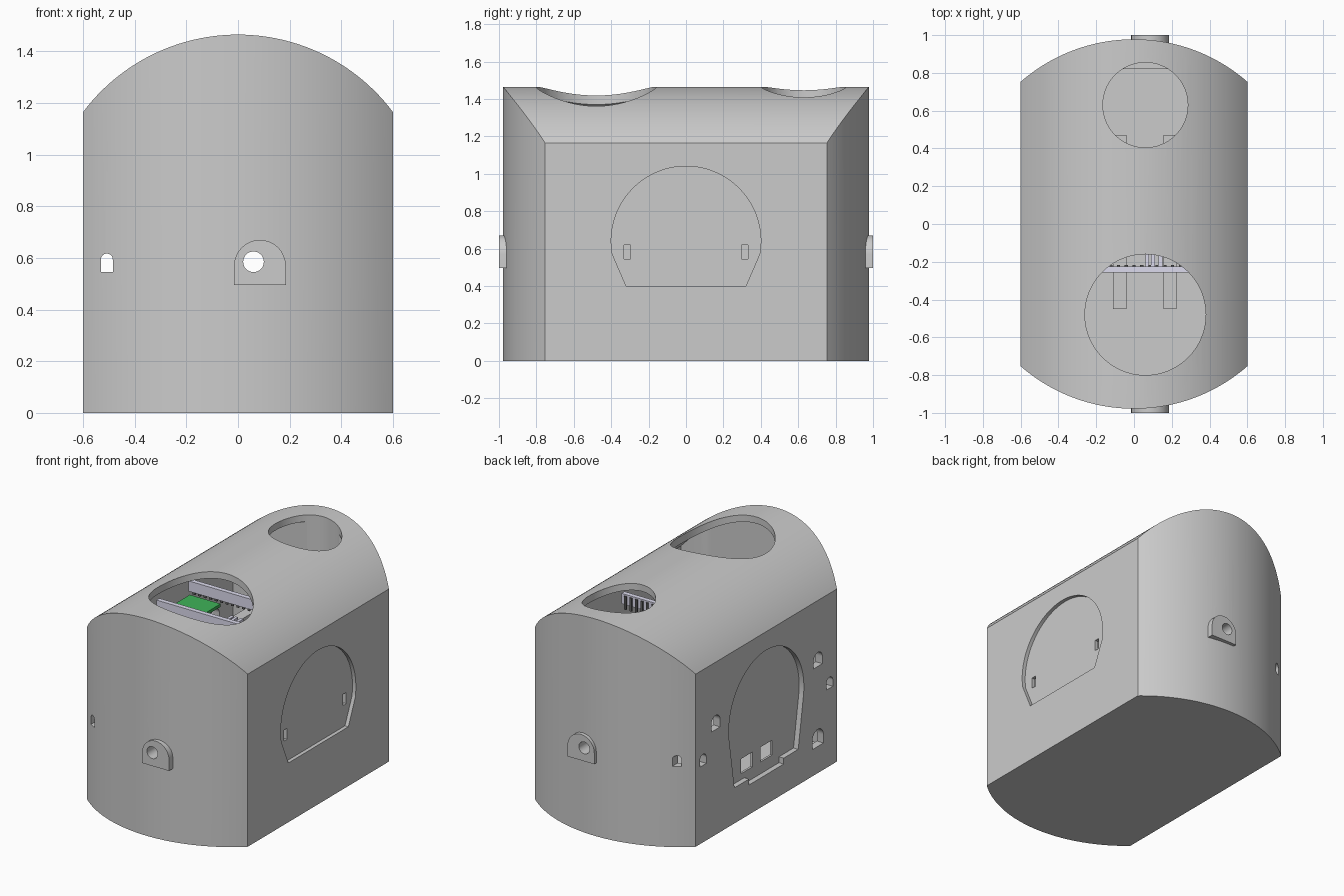
import bpy, bmesh
from math import sin, cos, asin, pi, radians

if "Cube" in bpy.data.objects:
    bpy.data.objects.remove(bpy.data.objects["Cube"])


def arc(cx, cy, r, a0, a1, n):
    return [(cx + r * cos(a0 + (a1 - a0) * i / n), cy + r * sin(a0 + (a1 - a0) * i / n)) for i in range(n + 1)]


def prism(name, pts, axis, lo, hi, hide=False, color=None):
    """Extrude a closed 2D profile along an axis."""
    place = {'x': lambda a, b, t: (t, a, b), 'y': lambda a, b, t: (a, t, b), 'z': lambda a, b, t: (a, b, t)}[axis]
    bm = bmesh.new()
    low = [bm.verts.new(place(a, b, lo)) for a, b in pts]
    high = [bm.verts.new(place(a, b, hi)) for a, b in pts]
    bm.faces.new(low)
    bm.faces.new(high)
    for i in range(len(pts)):
        j = (i + 1) % len(pts)
        bm.faces.new((low[i], low[j], high[j], high[i]))
    bmesh.ops.recalc_face_normals(bm, faces=bm.faces)
    me = bpy.data.meshes.new(name)
    bm.to_mesh(me)
    bm.free()
    ob = bpy.data.objects.new(name, me)
    bpy.context.collection.objects.link(ob)
    ob.hide_render = hide
    if color:
        mat = bpy.data.materials.get(color[0]) or bpy.data.materials.new(color[0])
        mat.diffuse_color = color[1]
        mat.use_nodes = True
        mat.node_tree.nodes["Principled BSDF"].inputs["Base Color"].default_value = mat.diffuse_color
        me.materials.append(mat)
    return ob


def rect(x0, y0, x1, y1):
    return [(x0, y0), (x1, y0), (x1, y1), (x0, y1)]


def box(name, x0, x1, y0, y1, z0, z1, color=None):
    return prism(name, rect(x0, y0, x1, y1), 'z', z0, z1, color=color)


def arch(cx, z0, w, h):
    return [(cx - w / 2, z0), (cx + w / 2, z0)] + arc(cx, z0 + h - w / 2, w / 2, 0, pi, 16)


def circle(cx, cy, r, n=64):
    return arc(cx, cy, r, 0, 2 * pi, n)[:-1]


def boolean(target, tool, op='DIFFERENCE'):
    mod = target.modifiers.new(op, 'BOOLEAN')
    mod.operation, mod.object, mod.solver = op, tool, 'EXACT'
    bpy.context.view_layer.objects.active = target
    bpy.ops.object.modifier_apply(modifier=mod.name)
    bpy.data.objects.remove(tool)


def vault(name, half, end_r, roof_r, z0, y_max):
    """Barrel-roofed block with bowed front and back."""
    a = asin(half / end_r)
    back = [(x, min(y, y_max)) for x, y in arc(0, 0.0655, end_r, pi / 2 - a, pi / 2 + a, 48)]
    front = [(-x, -y) for x, y in back]
    ob = prism(name, back + front, 'z', z0, 1.6)
    a = asin(half / roof_r)
    roof = [(half + .1, -.1), (half + .1, .715 + roof_r * cos(a))]
    roof += arc(0, .715, roof_r, pi / 2 - a, pi / 2 + a, 48)
    roof += [(-half - .1, .715 + roof_r * cos(a)), (-half - .1, -.1)]
    boolean(ob, prism('roof_cutter', roof, 'y', -1.2, 1.2, True), 'INTERSECT')
    return ob


# Main housing with a lug on each end, hollowed out
housing = vault('housing', .6, .9125, .75, 0, 2)
for s in (-1, 1):
    lug = arch(.085, .495, .2, .175)
    boolean(housing, prism('lug', lug, 'y', min(s * .9, s), max(s * .9, s)), 'UNION')
boolean(housing, vault('cavity', .55, .8625, .705, .05, .82))

# Round openings in the roof
for y, r in ((-.48, .32), (.63, .225)):
    boolean(housing, prism('roof_opening', circle(.06, y, r), 'z', 1.0, 1.7, True))

# Holes that run from front to back
boolean(housing, prism('lug_hole', circle(.06, .585, .04, 32), 'y', -1.2, 1.2, True))
boolean(housing, prism('strap_hole', arch(-.508, .545, .046, .072), 'y', -1.2, 1.2, True))

# Keyhole-shaped recess on the right side with two slots
dome = arc(0, .64, .4, radians(-10), radians(190), 64)
boolean(housing, prism('right_recess', dome + [(-.32, .4), (.32, .4)], 'x', .575, .7, True))
for s in (-1, 1):
    y = s * .315
    boolean(housing, prism('right_slot', rect(y - .017, .545, y + .017, .62), 'x', .5, .7, True))

# Taller recess on the left side with a stepped foot and two windows
foot = [(-.34, .24), (-.185, .24), (-.185, .2), (.185, .2), (.185, .24), (.34, .24)]
boolean(housing, prism('left_recess', dome + foot, 'x', -.7, -.565, True))
for y in (.16, -.05):
    boolean(housing, prism('left_window', rect(y - .06, .28, y + .06, .38), 'x', -.7, -.5, True))

# Arched holes on the left side
for y, z, w, h in ((.54, .71, .095, .095), (-.55, .72, .095, .095), (-.55, .18, .12, .115),
                   (.675, .52, .07, .075), (-.675, .525, .07, .075)):
    boolean(housing, prism('left_hole', arch(y, z, w, h), 'x', -.7, -.5, True))

# Support beams inside
for i, x in enumerate((-.075, .19)):
    box(f'support_beam_{i}', x - .035, x + .035, -.45, .47, .98, 1.04)

# Circuit board with socket rails and pins
LILAC = ('lilac', (.72, .71, .85, 1))
GREEN = ('green', (.05, .45, .1, 1))
DARK = ('dark', (.12, .12, .12, 1))
box('circuit_board', -.43, -.2, -.22, .1, 1.08, 1.1, GREEN)
for i, y in enumerate((-.24, .1)):
    box(f'socket_rail_{i}', -.43, .4, y - .016, y + .016, 1.13, 1.2, LILAC)
    for k in range(20):
        x = -.41 + k * .041
        box(f'rail_pin_{i}_{k}', x - .008, x + .008, y + .014, y + .024, 1.1, 1.19, DARK)
for i, x in enumerate((.07, .1, .14)):
    box(f'plug_{i}', x - .01, x + .01, -.225, -.155, 1.13, 1.19, LILAC)

# Smooth curved faces, keep edges sharp
bpy.ops.object.select_all(action='DESELECT')
housing.select_set(True)
bpy.context.view_layer.objects.active = housing
bpy.ops.object.shade_smooth_by_angle(angle=radians(30))
